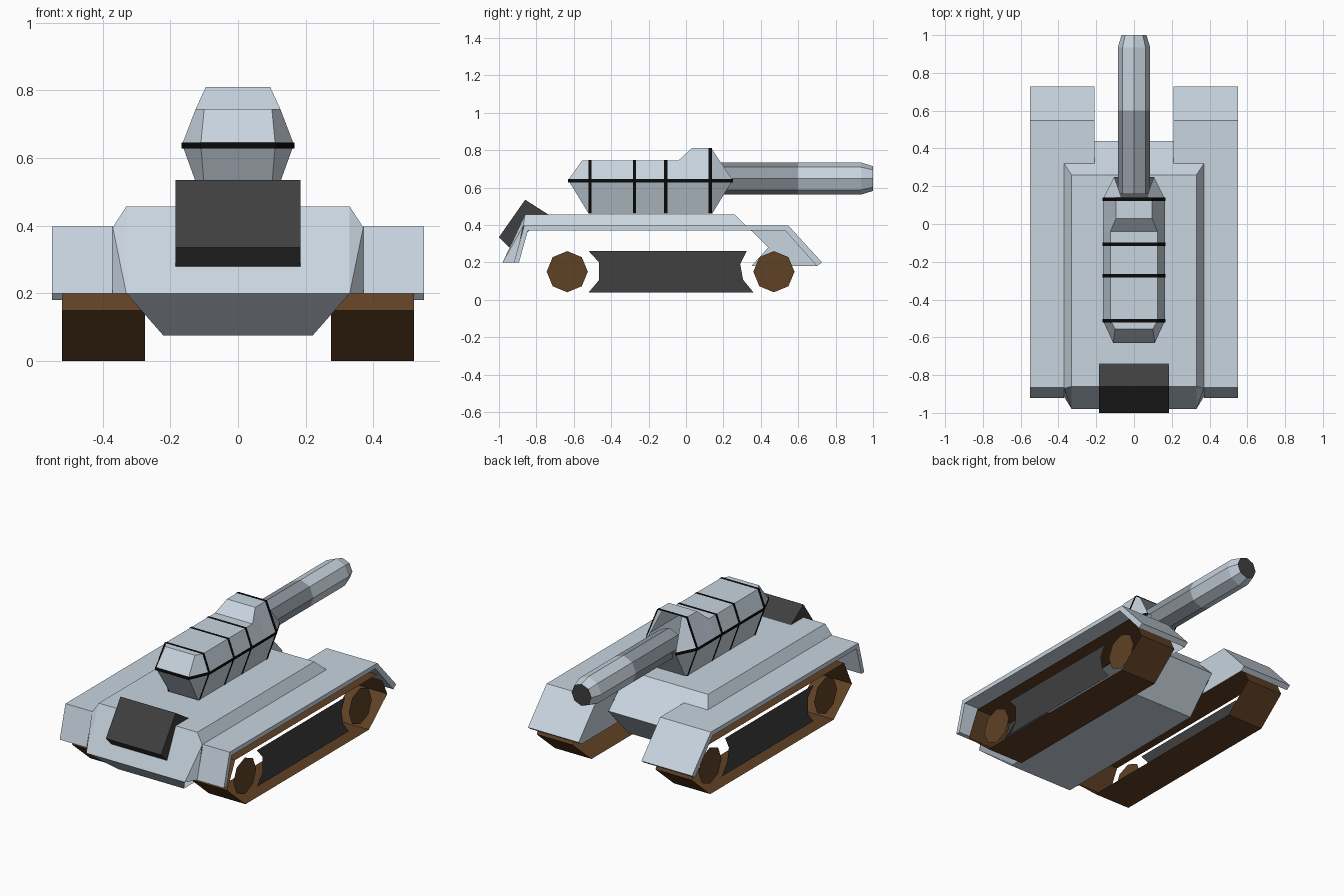
import bpy, math

if "Cube" in bpy.data.objects:
    bpy.data.objects.remove(bpy.data.objects["Cube"])


def material(name, rgb):
    m = bpy.data.materials.new(name)
    m.diffuse_color = (*rgb, 1)
    m.use_nodes = True
    m.node_tree.nodes["Principled BSDF"].inputs["Base Color"].default_value = m.diffuse_color
    return m


ARMOUR = material("armour", (0.58, 0.66, 0.74))
STEEL = material("steel", (0.29, 0.33, 0.37))
DARK = material("dark", (0.05, 0.05, 0.05))
BLACK = material("black", (0.003, 0.003, 0.003))
BROWN = material("brown", (0.115, 0.052, 0.018))


def build(name, verts, faces, mat, mirror=False):
    me = bpy.data.meshes.new(name)
    me.from_pydata(verts, [], faces)
    me.materials.append(mat)
    ob = bpy.data.objects.new(name, me)
    bpy.context.collection.objects.link(ob)
    if mirror:
        ob.modifiers.new("mirror", 'MIRROR').use_mirror_merge = False
    return ob


def prism(name, profile, x0, x1, mat, mirror=False, caps=True):
    """Side profile of (y, z) points stretched across x."""
    n = len(profile)
    verts = [(x, y, z) for x in (x0, x1) for y, z in profile]
    faces = [(i, (i + 1) % n, n + (i + 1) % n, n + i) for i in range(n)]
    if caps:
        faces += [tuple(reversed(range(n))), tuple(range(n, 2 * n))]
    return build(name, verts, faces, mat, mirror)


def panel(name, profile, x, mat):
    """Flat side panel, mirrored to the other side."""
    return build(name, [(x, y, z) for y, z in profile], [tuple(range(len(profile)))], mat, True)


def strip(name, rows, mat):
    """Centred plates joining (half width, y, z) rows."""
    verts = [(s * w, y, z) for w, y, z in rows for s in (-1, 1)]
    faces = [(2 * i, 2 * i + 1, 2 * i + 3, 2 * i + 2) for i in range(len(rows) - 1)]
    return build(name, verts, faces, mat)


def octagon(cy, cz, r):
    return [(cy + r * math.cos(i * math.pi / 4), cz + r * math.sin(i * math.pi / 4))
            for i in range(8)]


# Hull: deck, sloping ends and belly
strip("hull_deck", [(.33, -.98, .2), (.33, -.86, .457), (.33, .26, .457), (.37, .32, .395)], ARMOUR)
strip("hull_belly", [(.21, .32, .395), (.21, .44, .28), (.21, .25, .075),
                     (.22, -.83, .075), (.33, -.98, .2)], ARMOUR)
build("hull_shoulder", [(.33, -.86, .457), (.33, .26, .457), (.37, .32, .395), (.37, -.87, .395),
                        (.33, -.98, .2), (.37, -.915, .2)],
      [(0, 3, 2, 1), (0, 4, 3), (3, 4, 5)], ARMOUR, True)

# Fenders with front flap, wide rear mudguard and its inner wall
prism("fender", [(-.92, .2), (-.865, .397), (.547, .397), (.727, .2), (.70, .18), (.53, .37),
                 (-.845, .37), (-.893, .2)], .37, .55, ARMOUR, True)
prism("rear_mudguard", [(.32, .397), (.547, .397), (.727, .2), (.70, .18), (.53, .37), (.345, .37)],
      .21, .37, ARMOUR, True)
panel("mudguard_wall", [(.32, .397), (.44, .28), (.35, .18), (.70, .18), (.727, .2), (.547, .397)],
      .21, ARMOUR)

# Tracks, wheels and side plates
prism("track", [(.51, 0), (.685, .15), (.61, .305), (-.77, .305), (-.845, .15), (-.67, 0)],
      .275, .52, BROWN, True, caps=False)
panel("track_plate", [(-.52, .26), (-.465, .2), (-.465, .105), (-.52, .04),
                      (.36, .04), (.305, .107), (.29, .19), (.325, .26)], .49, DARK)
for end, y in (("front", -.635), ("rear", .47)):
    panel(f"{end}_wheel", octagon(y, .15, .11), .49, BROWN)

# Stowage box on the front slope
prism("stowage_box", [(-.86, .535), (-1, .335), (-.945, .28), (-.735, .455)], -.185, .185, DARK)

# Turret: six-sided sections lofted from front to back
# section: three (half width, y, z) points at bottom, waist and top
sections = [
    [(.095, -.52, .46), (.11, -.63, .64), (.10, -.555, .745)],
    [(.10, -.51, .46), (.165, -.51, .64), (.125, -.51, .745)],
    [(.10, -.04, .46), (.165, -.04, .64), (.125, -.04, .745)],
    [(.10, .03, .46), (.165, .03, .64), (.095, .03, .81)],
    [(.10, .13, .46), (.165, .13, .64), (.095, .13, .81)],
    [(.09, .14, .46), (.105, .25, .64), (.065, .135, .81)],
]
verts, faces = [], []
for sec in sections:
    verts += [(w, y, z) for w, y, z in sec] + [(-w, y, z) for w, y, z in reversed(sec)]
for k in range(len(sections) - 1):
    a, b = 6 * k, 6 * k + 6
    faces += [(a + i, b + i, b + (i + 1) % 6, a + (i + 1) % 6) for i in range(6)]
last = 6 * (len(sections) - 1)
# front faces; the upper rear stays open around the barrel
faces += [(0, 1, 4, 5), (1, 2, 3, 4), (last, last + 5, last + 4, last + 1)]
build("turret", verts, faces, ARMOUR)

# Black bands around the turret
for k, (y, top_w, top_z) in enumerate([(-.513, .125, .745), (-.275, .125, .745),
                                       (-.108, .125, .745), (.13, .095, .81)]):
    ring = [(.102, .46), (.167, .64), (top_w + .002, top_z + .002)]
    ring += [(-x, z) for x, z in reversed(ring)]
    verts = [(x, y + d, z) for d in (-.009, .009) for x, z in ring]
    faces = [(i, (i + 1) % 6, 6 + (i + 1) % 6, 6 + i) for i in range(6)]
    build(f"turret_band_{k + 1}", verts, faces, BLACK)
waist = [(.106, .252), (.167, .13), (.167, -.51), (.112, -.632)]
path = waist + [(-x, y) for x, y in reversed(waist)]
n = len(path)
build("turret_belt", [(x, y, z) for z in (.628, .646) for x, y in path],
      [(i, i + 1, n + i + 1, n + i) for i in range(n - 1)], BLACK)


# Barrel: eight-sided, darker sleeve then lighter tube with tapered tip
def tube(name, stations, mat):
    verts = [(x, y, z) for y, r in stations for x, z in octagon(0, .648, r)]
    faces = [(8 * k + i, 8 * k + (i + 1) % 8, 8 * k + 8 + (i + 1) % 8, 8 * k + 8 + i)
             for k in range(len(stations) - 1) for i in range(8)]
    return build(name, verts, faces, mat)


tube("barrel_sleeve", [(.16, .086), (.60, .086)], STEEL)
tube("barrel_tube", [(.60, .086), (.935, .086), (1.0, .066)], ARMOUR)
build("muzzle", [(x, 1.0, z) for x, z in octagon(0, .648, .066)], [tuple(range(8))], DARK)
